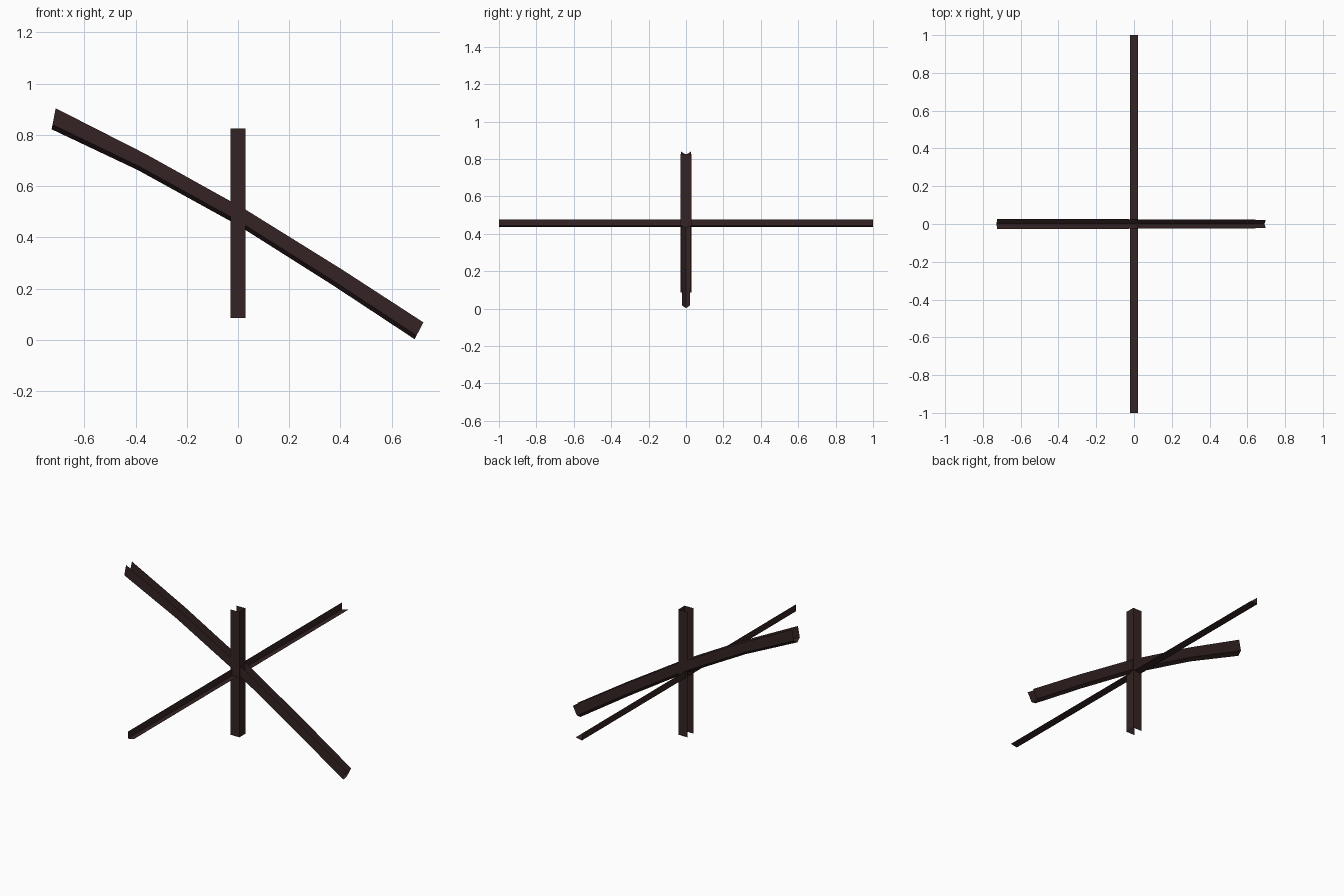
import bpy

if "Cube" in bpy.data.objects:
    bpy.data.objects.remove(bpy.data.objects["Cube"])

# one dark rusty steel colour
steel = bpy.data.materials.new("dark_rusty_steel")
steel.diffuse_color = (0.036, 0.017, 0.017, 1)
steel.use_nodes = True
steel.node_tree.nodes["Principled BSDF"].inputs["Base Color"].default_value = steel.diffuse_color


def sheet_object(name, verts, faces):
    """Thin sheet-metal part with flat faces."""
    mesh = bpy.data.meshes.new(name)
    mesh.from_pydata(verts, [], faces)
    mesh.materials.append(steel)
    obj = bpy.data.objects.new(name, mesh)
    bpy.context.collection.objects.link(obj)
    return obj


def loft(name, sections):
    """Join open cross-sections into a bent sheet."""
    n = len(sections[0])
    verts = [p for s in sections for p in s]
    faces = [(k * n + i, k * n + i + 1, (k + 1) * n + i + 1, (k + 1) * n + i)
             for k in range(len(sections) - 1) for i in range(n - 1)]
    return sheet_object(name, verts, faces)


# upright channel: flanges front and back, web on the right, open on the left
R = 0.029
loft("upright_channel", [
    [(-R, R, z), (R, R, z), (R, -R, z), (-R, -R, z)] for z in (0.085, 0.825)])

# long angle bar running front to back, open towards upper right
loft("cross_angle_bar", [
    [(0.02, y, 0.443), (-0.02, y, 0.435), (-0.02, y, 0.476)] for y in (1, -1)])

# slightly bent sloping channel, open at the top, with a pointed underside
# each station: keel x, keel z, rim x, rim z, half width
stations = [
    (-0.728, 0.822, -0.712, 0.904, 0.027),
    (-0.390, 0.662, -0.358, 0.724, 0.026),
    (0.000, 0.447, 0.030, 0.508, 0.025),
    (0.370, 0.213, 0.405, 0.275, 0.024),
    (0.690, 0.002, 0.724, 0.068, 0.022),
]
sections = []
for kx, kz, rx, rz, w in stations:
    t = 0.22
    sx, sz = kx + (rx - kx) * t, kz + (rz - kz) * t
    sections.append([(rx, -w, rz), (sx, -w, sz), (kx, 0, kz), (sx, w, sz), (rx, w, rz)])
loft("sloping_channel", sections[::-1])
